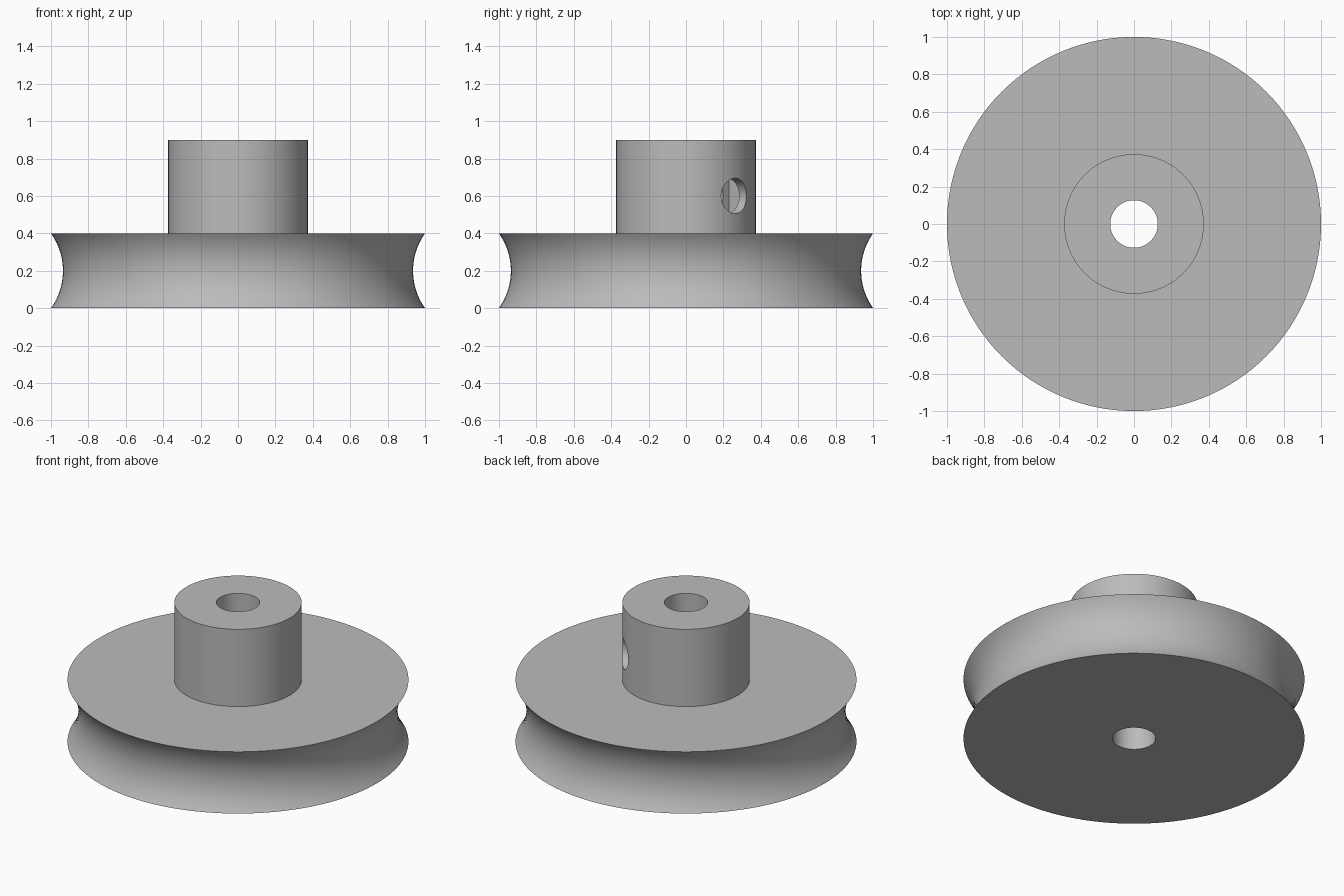
import bpy
import bmesh
from math import cos, sin, pi, asin
from mathutils import Matrix, Vector

cube = bpy.data.objects.get("Cube")
if cube:
    bpy.data.objects.remove(cube, do_unlink=True)

SEGMENTS = 128
RIM_R, RIM_H = 1.0, 0.4
HUB_R, HUB_TOP = 0.373, 0.9
BORE_R = 0.127
GROOVE_DEPTH = 0.064
SCREW_R, SCREW_Z = 0.095, 0.6

# One grey material
grey = bpy.data.materials.new("plain grey")
grey.use_nodes = True
colour = (0.5, 0.5, 0.5, 1.0)
grey.diffuse_color = colour
grey.node_tree.nodes["Principled BSDF"].inputs["Base Color"].default_value = colour


def make_object(name, bm):
    bmesh.ops.recalc_face_normals(bm, faces=bm.faces)
    mesh = bpy.data.meshes.new(name)
    bm.to_mesh(mesh)
    bm.free()
    mesh.materials.append(grey)
    obj = bpy.data.objects.new(name, mesh)
    bpy.context.collection.objects.link(obj)
    return obj


def lathe(name, profile):
    """Turn a closed (radius, height) profile around the z axis."""
    bm = bmesh.new()
    rings = []
    for i in range(SEGMENTS):
        a = 2 * pi * i / SEGMENTS
        rings.append([bm.verts.new((r * cos(a), r * sin(a), z)) for r, z in profile])
    n = len(profile)
    for i in range(SEGMENTS):
        a, b = rings[i], rings[(i + 1) % SEGMENTS]
        for j in range(n):
            k = (j + 1) % n
            bm.faces.new((a[j], b[j], b[k], a[k]))
    return make_object(name, bm)


# Pulley body: concave rim groove, hub and through bore in one turned profile
half = RIM_H / 2
arc_r = (half ** 2 + GROOVE_DEPTH ** 2) / (2 * GROOVE_DEPTH)
arc_x = RIM_R - GROOVE_DEPTH + arc_r
sweep = asin(half / arc_r)
STEPS = 20
groove = []
for i in range(STEPS + 1):
    t = sweep * (2 * i / STEPS - 1)
    groove.append((arc_x - arc_r * cos(t), half + arc_r * sin(t)))
profile = [(BORE_R, 0)] + groove + [
    (HUB_R, RIM_H), (HUB_R, HUB_TOP), (BORE_R, HUB_TOP)]
pulley = lathe("pulley_body", profile)

# Radial set screw hole on the back left of the hub
direction = Matrix.Rotation(pi / 4, 4, "Z")
bm = bmesh.new()
bmesh.ops.create_cone(
    bm, cap_ends=True, segments=48, radius1=SCREW_R, radius2=SCREW_R, depth=0.5,
    matrix=direction @ Matrix.Translation(Vector((0.29, 0, SCREW_Z)))
    @ Matrix.Rotation(pi / 2, 4, "Y"))
screw_cutter = make_object("screw_hole_cutter", bm)

# Captive nut pocket inside the hub wall
bm = bmesh.new()
bmesh.ops.create_cube(
    bm, size=1,
    matrix=direction @ Matrix.Translation(Vector((0.246, 0, SCREW_Z)))
    @ Matrix.Diagonal((0.122, 0.28, 0.3, 1)))
pocket_cutter = make_object("nut_pocket_cutter", bm)

# Cut both openings, then remove the cutters
bpy.ops.object.select_all(action="DESELECT")
bpy.context.view_layer.objects.active = pulley
pulley.select_set(True)
for cutter in (screw_cutter, pocket_cutter):
    cutter.hide_render = True
    mod = pulley.modifiers.new(cutter.name, "BOOLEAN")
    mod.operation = "DIFFERENCE"
    mod.solver = "EXACT"
    mod.object = cutter
    bpy.ops.object.modifier_apply(modifier=mod.name)
    bpy.data.objects.remove(cutter, do_unlink=True)

bpy.ops.object.shade_smooth_by_angle(angle=pi / 6)
